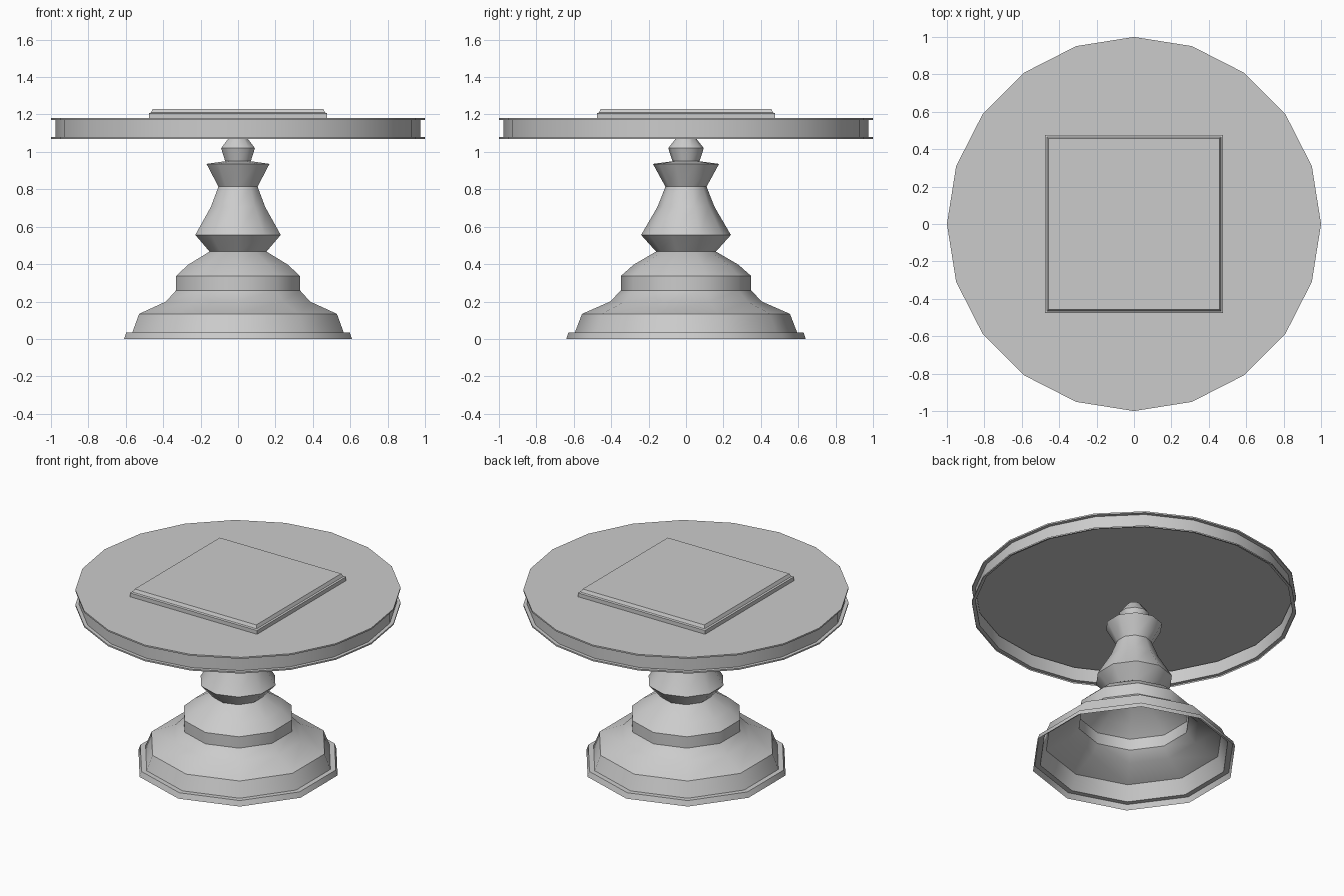
import bpy, bmesh
from math import pi, cos, sin, radians, sqrt

if "Cube" in bpy.data.objects:
    bpy.data.objects.remove(bpy.data.objects["Cube"])


def lathe(name, profile, sides, offset=0.0, scale=1.0, smooth=True):
    """Spin (radius, z) points, listed bottom to top, and close the top."""
    bm = bmesh.new()
    rings = []
    for r, z in profile:
        angles = [offset + 2 * pi * i / sides for i in range(sides)]
        rings.append([bm.verts.new((r * scale * cos(a), r * scale * sin(a), z)) for a in angles])
    for low, high in zip(rings, rings[1:]):
        for i in range(sides):
            j = (i + 1) % sides
            bm.faces.new((low[i], low[j], high[j], high[i]))
    bm.faces.new(rings[-1])
    mesh = bpy.data.meshes.new(name)
    bm.to_mesh(mesh)
    bm.free()
    obj = bpy.data.objects.new(name, mesh)
    bpy.context.collection.objects.link(obj)
    if smooth:
        bpy.ops.object.select_all(action='DESELECT')
        obj.select_set(True)
        bpy.context.view_layer.objects.active = obj
        bpy.ops.object.shade_smooth_by_angle(angle=radians(40))
    return obj


# Turned ten-sided pedestal, hollow and open underneath
lathe("pedestal", [
    (0.64, 0), (0.628, 0.035), (0.594, 0.035), (0.556, 0.134),
    (0.405, 0.20), (0.348, 0.26), (0.348, 0.337), (0.28, 0.397),
    (0.16, 0.467), (0.24, 0.556), (0.152, 0.707), (0.11, 0.814),
    (0.177, 0.936), (0.072, 0.95), (0.095, 1.02), (0.04, 1.09),
], 10, offset=pi / 10)

# Twenty-sided table top: open shell with a lip above and below the band
lathe("table_top", [
    (1.0, 1.07), (1.0, 1.08), (0.977, 1.08), (0.977, 1.17),
    (1.0, 1.17), (1.0, 1.18),
], 20)

# Raised square panel with a stepped, chamfered edge
lathe("square_panel", [
    (0.477, 1.18), (0.477, 1.206), (0.466, 1.21), (0.456, 1.23),
], 4, offset=pi / 4, scale=sqrt(2), smooth=False)
